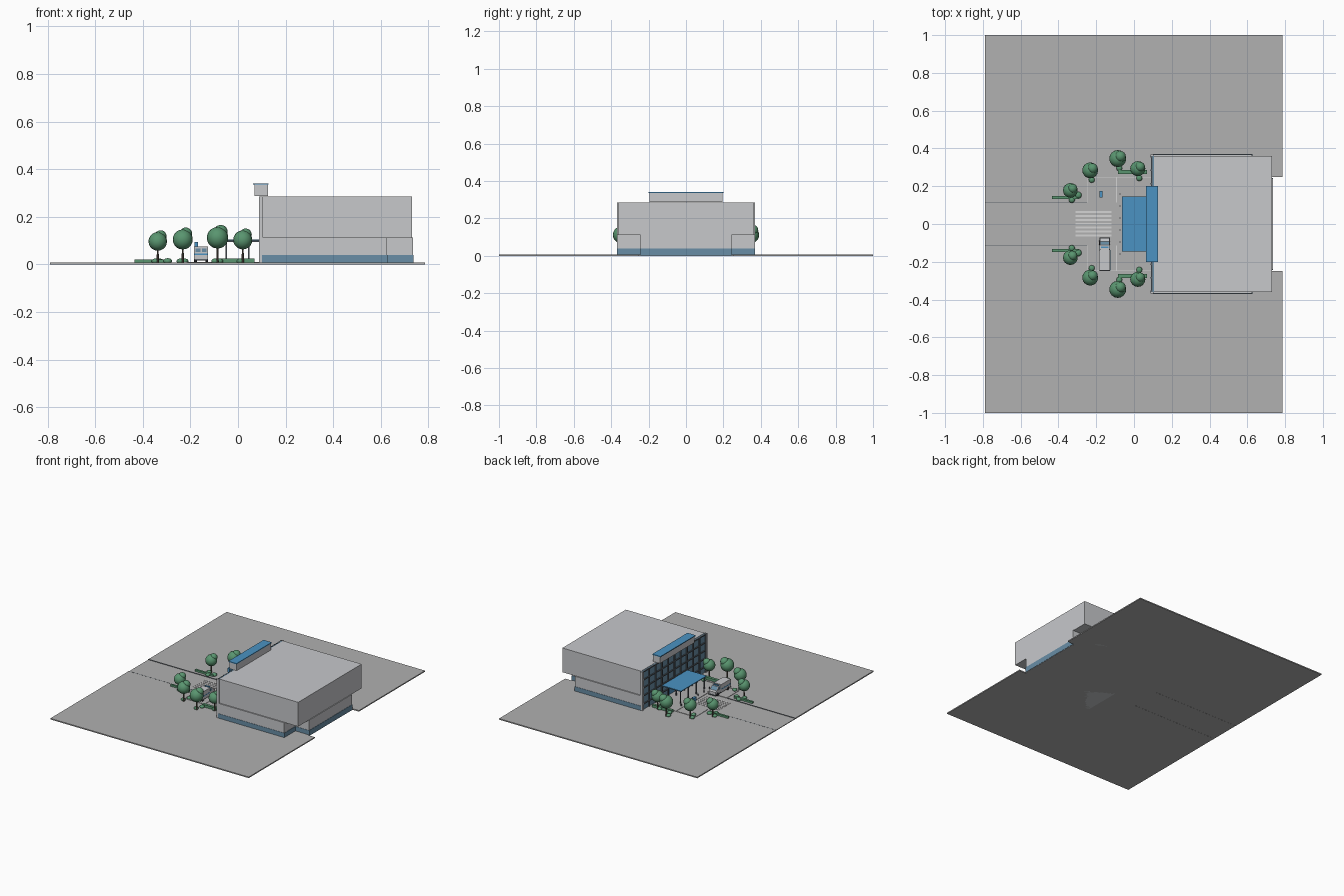
import bpy, bmesh, math
from mathutils import Matrix, Vector

cube = bpy.data.objects.get("Cube")
if cube:
    bpy.data.objects.remove(cube)


def material(name, r, g, b):
    m = bpy.data.materials.new(name)
    m.use_nodes = True
    m.diffuse_color = (r, g, b, 1)
    m.node_tree.nodes["Principled BSDF"].inputs["Base Color"].default_value = (r, g, b, 1)
    return m


PAVING = material("paving grey", .44, .44, .44)
WALL = material("wall grey", .57, .58, .6)
GLASS = material("glass blue", .14, .27, .38)
BLUE = material("roof blue", .07, .29, .54)
FRAME = material("frame dark grey", .11, .13, .15)
LEAF = material("leaf green", .1, .3, .16)
TRUNK = material("trunk brown", .1, .08, .06)
PALE = material("paint pale grey", .66, .66, .66)
DARK = material("tyre black", .03, .03, .035)


def finish(name, bm, mat, smooth=False):
    bmesh.ops.recalc_face_normals(bm, faces=bm.faces)
    for f in bm.faces:
        f.smooth = smooth
    mesh = bpy.data.meshes.new(name)
    bm.to_mesh(mesh)
    bm.free()
    mesh.materials.append(mat)
    ob = bpy.data.objects.new(name, mesh)
    bpy.context.collection.objects.link(ob)
    return ob


def boxes(name, mat, *items):
    """Each item is x0, x1, y0, y1, z0, z1."""
    bm = bmesh.new()
    for x0, x1, y0, y1, z0, z1 in items:
        size = Vector((x1 - x0, y1 - y0, z1 - z0))
        centre = Vector((x0 + x1, y0 + y1, z0 + z1)) / 2
        bmesh.ops.create_cube(bm, size=1, matrix=Matrix.Translation(centre) @ Matrix.Diagonal(size).to_4x4())
    return finish(name, bm, mat)


def both_sides(item):
    x0, x1, y0, y1, z0, z1 = item
    return [item, (x0, x1, -y1, -y0, z0, z1)]


def prism(name, mat, outline, z0, z1):
    bm = bmesh.new()
    face = bm.faces.new([bm.verts.new((x, y, z0)) for x, y in outline])
    new = bmesh.ops.extrude_face_region(bm, geom=[face])["geom"]
    verts = [v for v in new if isinstance(v, bmesh.types.BMVert)]
    bmesh.ops.translate(bm, verts=verts, vec=(0, 0, z1 - z0))
    return finish(name, bm, mat)


def mirrored(half):
    return half + [(x, -y) for x, y in reversed(half)]


# Ground with a notch behind the building and a sunken road
TOP = .008
prism("ground", PAVING, mirrored([(-.1, .112), (-.79, .112), (-.79, 1), (.785, 1), (.785, .25), (.73, .25)]), 0, TOP)
boxes("road", PAVING, (-.79, -.1, -.111, .111, 0, .005))
boxes("road_edge", FRAME, *both_sides((-.79, -.25, .11, .114, .003, .0085)))

# Forecourt curbs and crossing
curbs = []
for c in [(-.25, .09, .246, .25, TOP, .011), (-.25, -.246, .115, .25, TOP, .011),
          (-.095, -.091, .115, .25, TOP, .011)]:
    curbs += both_sides(c)
boxes("curbs", PALE, *curbs)
boxes("crossing_stripes", PALE,
      *[(-.31, -.12, y - .005, y + .005, .004, .007) for y in [-.06 + i * .0205 for i in range(7)]])

# Building masses
LOWER = mirrored([(.1, .368), (.625, .368), (.625, .242), (.735, .242)])
GLAZING = mirrored([(.1, .37), (.627, .37), (.627, .244), (.737, .244)])
prism("lower_storey", WALL, LOWER, 0, .113)
prism("base_glazing", GLASS, GLAZING, .002, .04)
boxes("upper_storeys", WALL, (.105, .73, -.36, .36, .111, .285))
boxes("facade_side_fins", WALL, *both_sides((.088, .106, .359, .368, TOP, .285)))

# Glazed entrance facade
boxes("facade_glass", GLASS, (.096, .106, -.36, .36, TOP, .283))
bays = 10
mullions = [(.088, .097, y - .004, y + .004, TOP, .284)
            for y in [-.355 + .71 * i / bays for i in range(bays + 1)]]
rails = [(.09, .097, -.36, .36, z - .004, z + .004) for z in (.05, .108, .165, .222, .28)]
boxes("facade_frame", FRAME, *mullions, *rails)
boxes("entrance_doors", BLUE, *both_sides((.089, .095, .004, .06, TOP, .048)))

# Rooftop box with blue cap
boxes("rooftop_box", WALL, (.07, .125, -.195, .195, .287, .335))
boxes("rooftop_cap", BLUE, (.063, .128, -.2, .2, .335, .341))

# Entrance canopy
boxes("canopy_roof", BLUE, (-.063, .09, -.145, .145, .1, .105))
boxes("canopy_beams", FRAME, *[(-.06, .09, y - .003, y + .003, .094, .1) for y in (-.135, -.045, .045, .135)])
boxes("canopy_posts", FRAME, *[(x - .003, x + .003, y - .003, y + .003, TOP, .1)
                               for x in (-.05, .045) for y in (-.135, -.045, .045, .135)])
boxes("bollards", FRAME, *[(-.077, -.072, y - .0025, y + .0025, TOP, .022)
                           for y in [-.16 + i * .064 for i in range(6)]])

# Signboard
boxes("sign_post", FRAME, (-.177, -.172, .157, .162, TOP, .07))
boxes("sign_panel", BLUE, (-.182, -.167, .14, .176, .068, .095))

# Parked van
boxes("van_body", WALL, (-.184, -.126, -.245, -.137, .02, .076))
boxes("van_bumper", FRAME, (-.182, -.128, -.248, -.072, .017, .024))
bm = bmesh.new()
profile = [(-.137, .02), (-.074, .02), (-.074, .043), (-.092, .047), (-.11, .069), (-.137, .069)]
face = bm.faces.new([bm.verts.new((-.181, y, z)) for y, z in profile])
new = bmesh.ops.extrude_face_region(bm, geom=[face])["geom"]
bmesh.ops.translate(bm, verts=[v for v in new if isinstance(v, bmesh.types.BMVert)], vec=(.052, 0, 0))
finish("van_cab", bm, WALL)
bm = bmesh.new()
bm.faces.new([bm.verts.new(p) for p in
              [(-.177, -.092, .048), (-.133, -.092, .048), (-.133, -.109, .069), (-.177, -.109, .069)]])
finish("van_windscreen", bm, GLASS)
boxes("van_side_windows", GLASS, (-.182, -.128, -.132, -.112, .048, .064))
boxes("van_stripe", BLUE, (-.185, -.125, -.246, -.138, .04, .046))
boxes("van_roof_light", BLUE, (-.175, -.135, -.127, -.119, .069, .076))
boxes("van_rear_windows", GLASS, *[(x, x + .02, -.2465, -.244, .052, .068) for x in (-.178, -.152)])
bm = bmesh.new()
for x in (-.179, -.131):
    for y in (-.215, -.1):
        bmesh.ops.create_cone(bm, cap_ends=True, segments=16, radius1=.012, radius2=.012, depth=.01,
                              matrix=Matrix.Translation((x, y, .02)) @ Matrix.Rotation(math.pi / 2, 4, 'Y'))
finish("van_wheels", bm, DARK)


# Planting
def ball(bm, x, y, z, r, squash=1):
    bmesh.ops.create_uvsphere(bm, u_segments=16, v_segments=10, radius=r,
                              matrix=Matrix.Translation((x, y, z)) @ Matrix.Diagonal((1, 1, squash, 1)))


trees = [(-.337, .178, .097, .039), (-.232, .284, .105, .042),
         (-.086, .346, .112, .045), (.02, .293, .103, .04)]
crowns, trunks, shrubs = bmesh.new(), bmesh.new(), bmesh.new()
for side in (-1, 1):
    for x, y, z, r in trees:
        y *= side
        ball(crowns, x, y, z, r)
        ball(crowns, x + r * .3, y + r * .25, z + r * .55, r * .65)
        bmesh.ops.create_cone(trunks, cap_ends=True, segments=8, radius1=.005, radius2=.003, depth=z - TOP,
                              matrix=Matrix.Translation((x, y, (z + TOP) / 2)))
        for dx, dy in ((-.01, -.01), (.008, -.05)):
            ball(shrubs, x + dx, y + side * dy, .014, .016, .7)
    ball(shrubs, -.295, side * .153, .014, .018, .7)
finish("tree_crowns", crowns, LEAF, True)
finish("tree_trunks", trunks, TRUNK)
finish("shrubs", shrubs, LEAF, True)
hedges = both_sides((-.435, -.29, .132, .147, TOP, .021)) + both_sides((-.085, .07, .265, .285, TOP, .026))
boxes("hedges", LEAF, *hedges)
